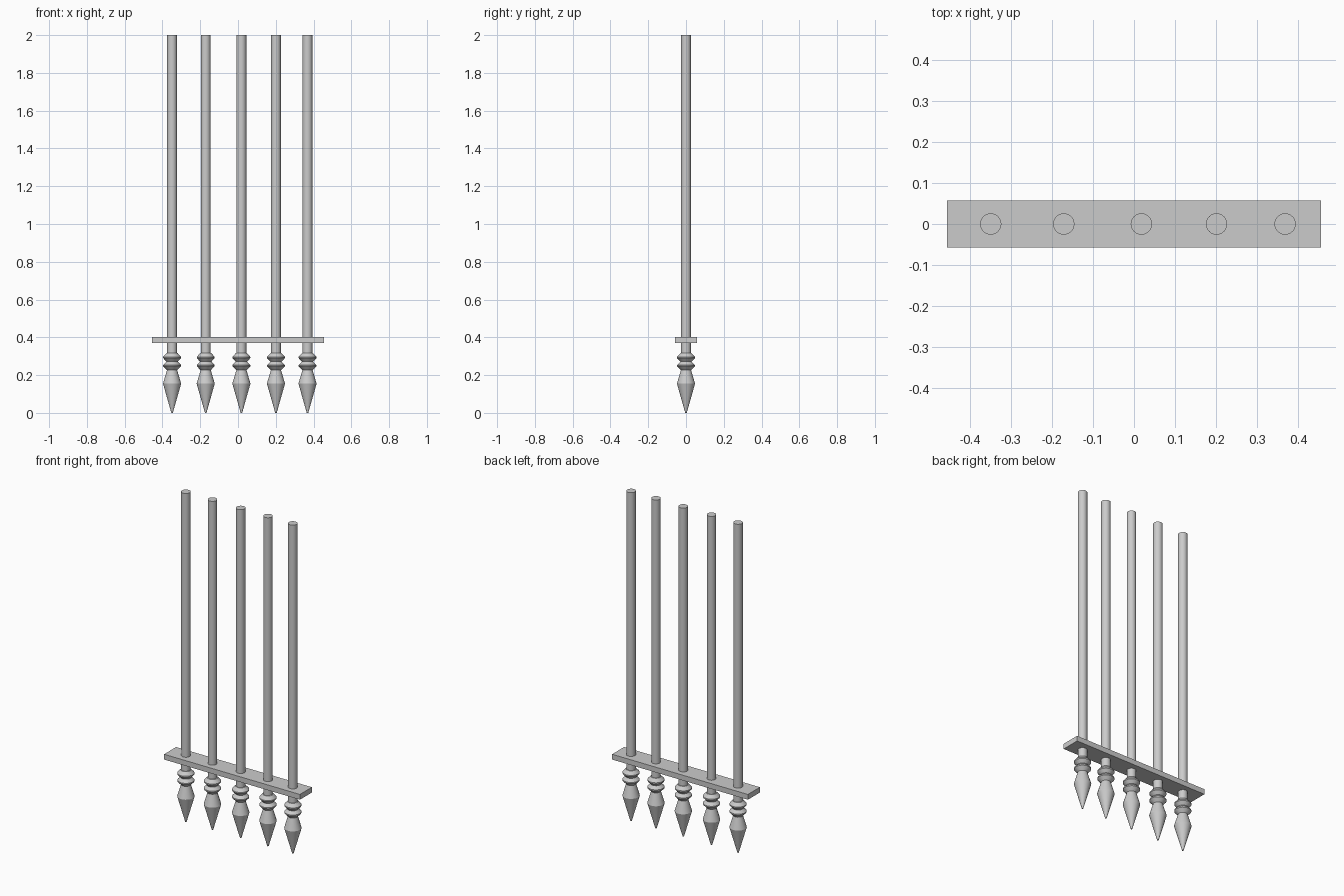
import bpy, bmesh, math

if "Cube" in bpy.data.objects:
    bpy.data.objects.remove(bpy.data.objects["Cube"])

SIDES = 24
BAR_R = 0.026
BAR_X = [-0.349, -0.171, 0.018, 0.201, 0.368]


def lathe(name, profile, x):
    """Spin a (radius, z) profile into a closed solid around a vertical axis."""
    bm = bmesh.new()
    rings = []
    for r, z in profile:
        rings.append([bm.verts.new((r * math.cos(2 * math.pi * i / SIDES),
                                    r * math.sin(2 * math.pi * i / SIDES), z))
                      for i in range(SIDES)])
    for a, b in zip(rings, rings[1:]):
        for i in range(SIDES):
            j = (i + 1) % SIDES
            bm.faces.new((a[i], a[j], b[j], b[i]))
    bm.faces.new(rings[0][::-1])
    bm.faces.new(rings[-1])
    mesh = bpy.data.meshes.new(name)
    bm.to_mesh(mesh)
    bm.free()
    ob = bpy.data.objects.new(name, mesh)
    ob.location.x = x
    bpy.context.collection.objects.link(ob)
    bpy.ops.object.select_all(action='DESELECT')
    ob.select_set(True)
    bpy.context.view_layer.objects.active = ob
    bpy.ops.object.shade_smooth_by_angle(angle=math.radians(25))
    return ob


# Spear tip with two collar rings, listed from the point upwards
spear_profile = [(0.004, 0.0), (0.048, 0.155), (0.027, 0.226),
                 (0.030, 0.229), (0.047, 0.247), (0.047, 0.254), (0.030, 0.271),
                 (0.047, 0.290), (0.047, 0.297), (0.030, 0.316), (BAR_R, 0.317)]

# Bars and their downward spear tips
for n, x in enumerate(BAR_X, 1):
    lathe(f"bar_{n}", [(BAR_R, 0.31), (BAR_R, 2.0)], x)
    lathe(f"spear_tip_{n}", spear_profile, x)

# Flat cross rail the bars pass through
bpy.ops.mesh.primitive_cube_add(size=1, location=(0, 0, 0.386))
rail = bpy.context.object
rail.name = "cross_rail"
rail.scale = (0.91, 0.115, 0.032)
bpy.ops.object.transform_apply(location=False, rotation=False, scale=True)
